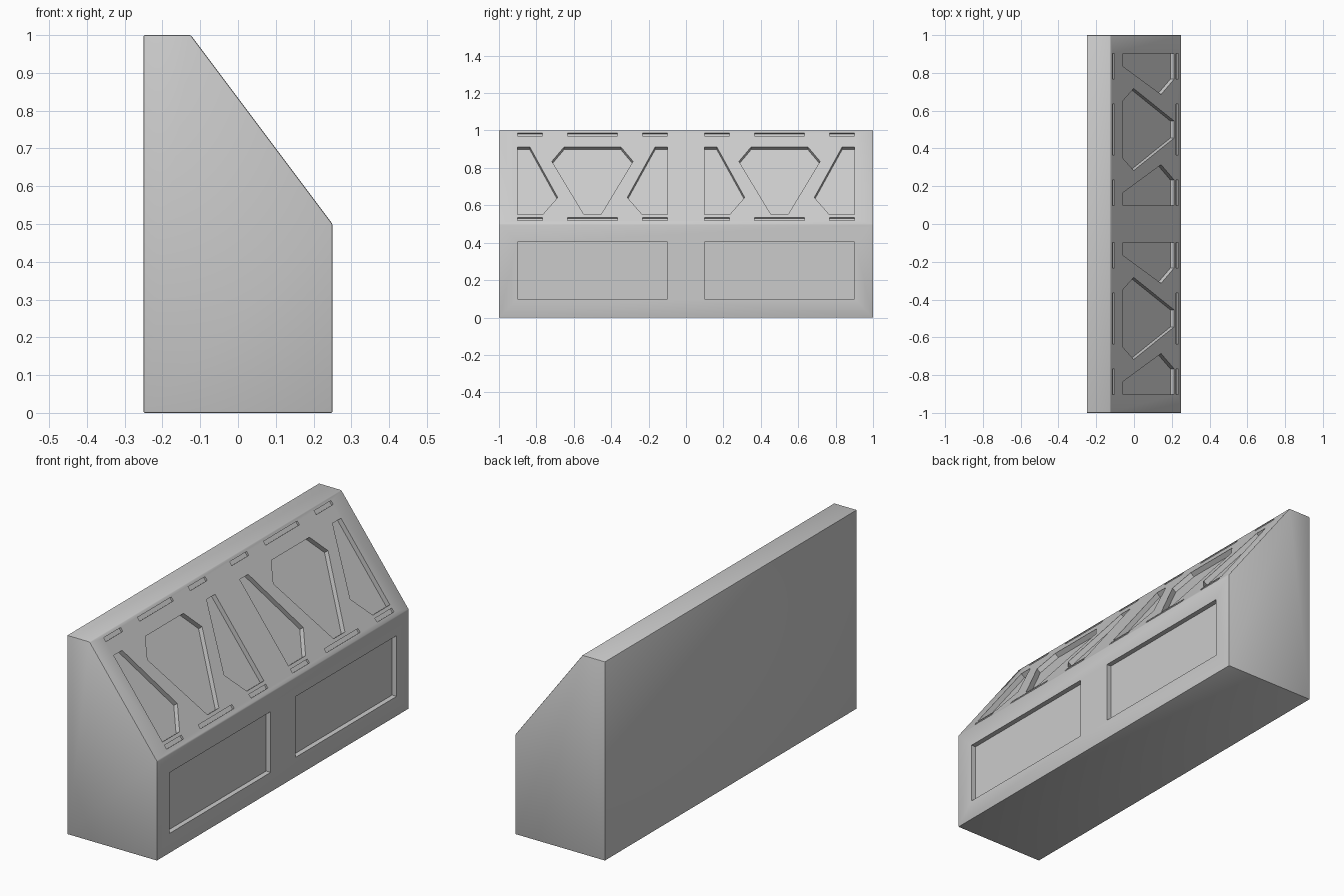
import bpy, bmesh
from mathutils import Vector

if "Cube" in bpy.data.objects:
    bpy.data.objects.remove(bpy.data.objects["Cube"])


def prism(bm, pts, offset):
    """Closed prism from a 3D polygon swept along offset."""
    base = [bm.verts.new(p) for p in pts]
    face = bm.faces.new(base)
    ext = bmesh.ops.extrude_face_region(bm, geom=[face], use_keep_orig=True)
    moved = [g for g in ext["geom"] if isinstance(g, bmesh.types.BMVert)]
    bmesh.ops.translate(bm, verts=moved, vec=offset)


def finish(bm, name):
    bmesh.ops.recalc_face_normals(bm, faces=bm.faces)
    mesh = bpy.data.meshes.new(name)
    bm.to_mesh(mesh)
    bm.free()
    obj = bpy.data.objects.new(name, mesh)
    bpy.context.collection.objects.link(obj)
    return obj


# Wall body: sloped side profile swept along y
profile = [(-0.25, 0), (0.25, 0), (0.25, 0.5), (-0.125, 1), (-0.25, 1)]
bm = bmesh.new()
prism(bm, [(x, -1, z) for x, z in profile], Vector((0, 2, 0)))
bmesh.ops.bevel(bm, geom=bm.edges[:], offset=0.004, segments=2,
                profile=0.5, affect='EDGES')
body = finish(bm, "barrier_body")

# Recess cutters, outlined in (y, z) around the centre of one bay
SLOPE, FRONT = Vector((0.8, 0, 0.6)), Vector((1, 0, 0))
cut = bmesh.new()


def recess(outline, normal, depth, centre, flip=1):
    pts = []
    for y, z in outline:
        x = 0.25 - 0.75 * (z - 0.5) if normal is SLOPE else 0.25
        pts.append(Vector((x, centre + flip * y, z)) + normal * 0.012)
    prism(cut, pts, -normal * (depth + 0.012))


def rect(y0, y1, z0, z1):
    return [(y0, z0), (y1, z0), (y1, z1), (y0, z1)]


side_pocket = [(-0.402, 0.912), (-0.335, 0.912), (-0.186, 0.642),
               (-0.267, 0.55), (-0.402, 0.55)]
mid_pocket = [(-0.152, 0.912), (0.152, 0.912), (0.217, 0.835),
              (0.045, 0.55), (-0.045, 0.55), (-0.217, 0.835)]

for c in (-0.5, 0.5):
    recess(rect(-0.402, 0.402, 0.1, 0.405), FRONT, 0.025, c)
    recess(mid_pocket, SLOPE, 0.025, c)
    for s in (-1, 1):
        recess(side_pocket, SLOPE, 0.025, c, s)
    # Thin slots above and below the pockets
    for z in (0.52, 0.97):
        recess(rect(-0.134, 0.134, z, z + 0.016), SLOPE, 0.01, c)
        for s in (-1, 1):
            recess(rect(-0.402, -0.268, z, z + 0.016), SLOPE, 0.01, c, s)

cutter = finish(cut, "recess_cutter")
cutter.hide_render = True

# Carve the recesses, then drop the cutter
bpy.context.view_layer.objects.active = body
body.select_set(True)
mod = body.modifiers.new("recesses", 'BOOLEAN')
mod.operation, mod.solver, mod.object = 'DIFFERENCE', 'EXACT', cutter
bpy.ops.object.modifier_apply(modifier=mod.name)
bpy.data.objects.remove(cutter)
bpy.ops.object.shade_smooth_by_angle()
